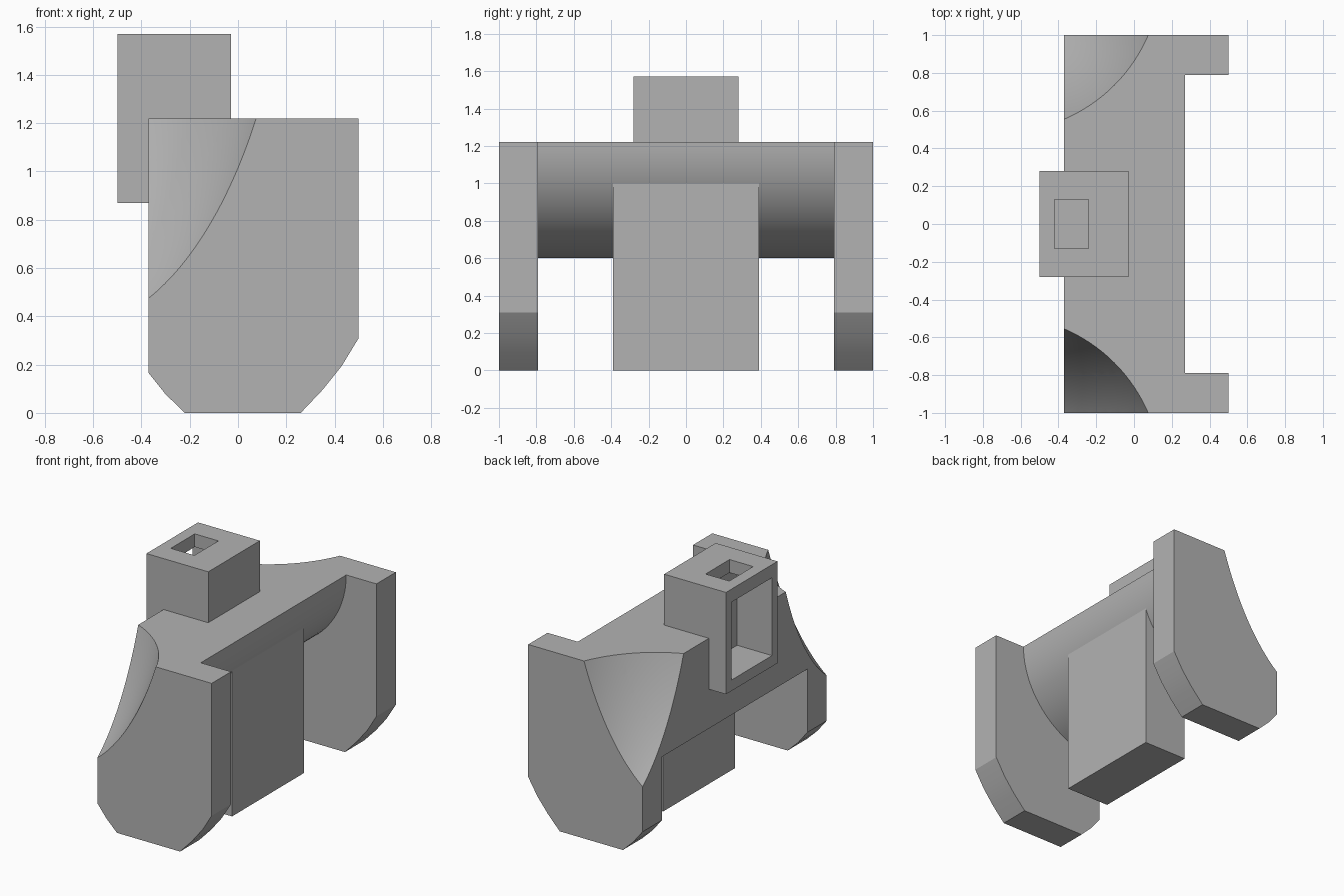
import bpy, bmesh, math

if "Cube" in bpy.data.objects:
    bpy.data.objects.remove(bpy.data.objects["Cube"], do_unlink=True)

grey = bpy.data.materials.new("plain_grey")
grey.use_nodes = True
colour = (0.45, 0.45, 0.45, 1)
grey.diffuse_color = colour
grey.node_tree.nodes["Principled BSDF"].inputs["Base Color"].default_value = colour


def finish(name, bm):
    """Turn a bmesh into a named object with the shared material."""
    bmesh.ops.recalc_face_normals(bm, faces=bm.faces)
    mesh = bpy.data.meshes.new(name)
    bm.to_mesh(mesh)
    bm.free()
    mesh.materials.append(grey)
    obj = bpy.data.objects.new(name, mesh)
    bpy.context.collection.objects.link(obj)
    return obj


def prism(name, outline, y0, y1):
    """Extrude an x-z outline along y."""
    bm = bmesh.new()
    face = bm.faces.new([bm.verts.new((x, y0, z)) for x, z in outline])
    ext = bmesh.ops.extrude_face_region(bm, geom=[face])["geom"]
    moved = [v for v in ext if isinstance(v, bmesh.types.BMVert)]
    bmesh.ops.translate(bm, verts=moved, vec=(0, y1 - y0, 0))
    return finish(name, bm)


def box(name, x0, x1, half_y, z0, z1):
    return prism(name, [(x0, z0), (x1, z0), (x1, z1), (x0, z1)], -half_y, half_y)


def lathe(name, x, y, profile, steps=128):
    """Spin a radius-height profile round a vertical axis."""
    bm = bmesh.new()
    rings = [[bm.verts.new((x + r * math.cos(math.tau * i / steps),
                            y + r * math.sin(math.tau * i / steps), z))
              for i in range(steps)] for r, z in profile]
    for low, high in zip(rings, rings[1:]):
        for i in range(steps):
            j = (i + 1) % steps
            bm.faces.new((low[i], low[j], high[j], high[i]))
    bm.faces.new(rings[0])
    bm.faces.new(rings[-1])
    return finish(name, bm)


def cut(obj, cutters):
    for cutter in cutters:
        mod = obj.modifiers.new("cut", 'BOOLEAN')
        mod.operation = 'DIFFERENCE'
        mod.solver = 'EXACT'
        mod.object = cutter
        bpy.context.view_layer.objects.active = obj
        bpy.ops.object.modifier_apply(modifier=mod.name)


BACK, TOP, INNER = -0.37, 1.22, 0.79

# Side plates with rounded lower corners
plate_outline = [(BACK, TOP), (BACK, 0.165), (-0.30, 0.077), (-0.22, 0), (0.26, 0),
                 (0.35, 0.095), (0.43, 0.195), (0.5, 0.31), (0.5, TOP)]
front_plate = prism("front_plate", plate_outline, -1, -INNER)
rear_plate = prism("rear_plate", plate_outline, INNER, 1)

# Cross body with a quarter-round underside
arc = [math.radians(90 * i / 24) for i in range(25)]
body_outline = [(BACK, TOP)] + [(BACK + 0.64 * math.sin(a), TOP - 0.62 * math.cos(a)) for a in arc]
cross_body = prism("cross_body", body_outline, -INNER, INNER)

# Central leg
centre_leg = box("centre_leg", -0.1, 0.228, 0.39, 0, 1.0)

# Hollow head block with a side window and a top opening
head = box("head_block", -0.5, -0.03, 0.28, 0.87, 1.57)
window = box("window_cutter", -0.6, -0.235, 0.22, 0.945, 1.48)
hatch = box("hatch_cutter", -0.42, -0.24, 0.13, 1.3, 1.7)
seat = box("head_seat_cutter", -0.6, -0.2, 0.25, 0.91, 1.4)
cut(head, [window, hatch])

# Concave scoops on the two upper corners
scoop_profile = []
for i in range(25):
    depth = -0.1 + 0.9 * i / 24
    scoop_profile.append((math.sqrt(0.7225 - 0.5 * depth - 0.225 * depth ** 2), TOP - depth))
front_scoop = lathe("front_scoop_cutter", BACK - 0.3355, -1.3355, scoop_profile)
rear_scoop = lathe("rear_scoop_cutter", BACK - 0.3355, 1.3355, scoop_profile)
cut(front_plate, [front_scoop])
cut(rear_plate, [rear_scoop])
cut(cross_body, [front_scoop, rear_scoop, seat])

for cutter in (window, hatch, seat, front_scoop, rear_scoop):
    bpy.data.objects.remove(cutter, do_unlink=True)

# Smooth the curved areas and keep the corners sharp
bpy.ops.object.select_all(action='DESELECT')
for obj in (front_plate, rear_plate, cross_body, centre_leg, head):
    obj.select_set(True)
bpy.context.view_layer.objects.active = cross_body
bpy.ops.object.shade_smooth_by_angle(angle=math.radians(25))
